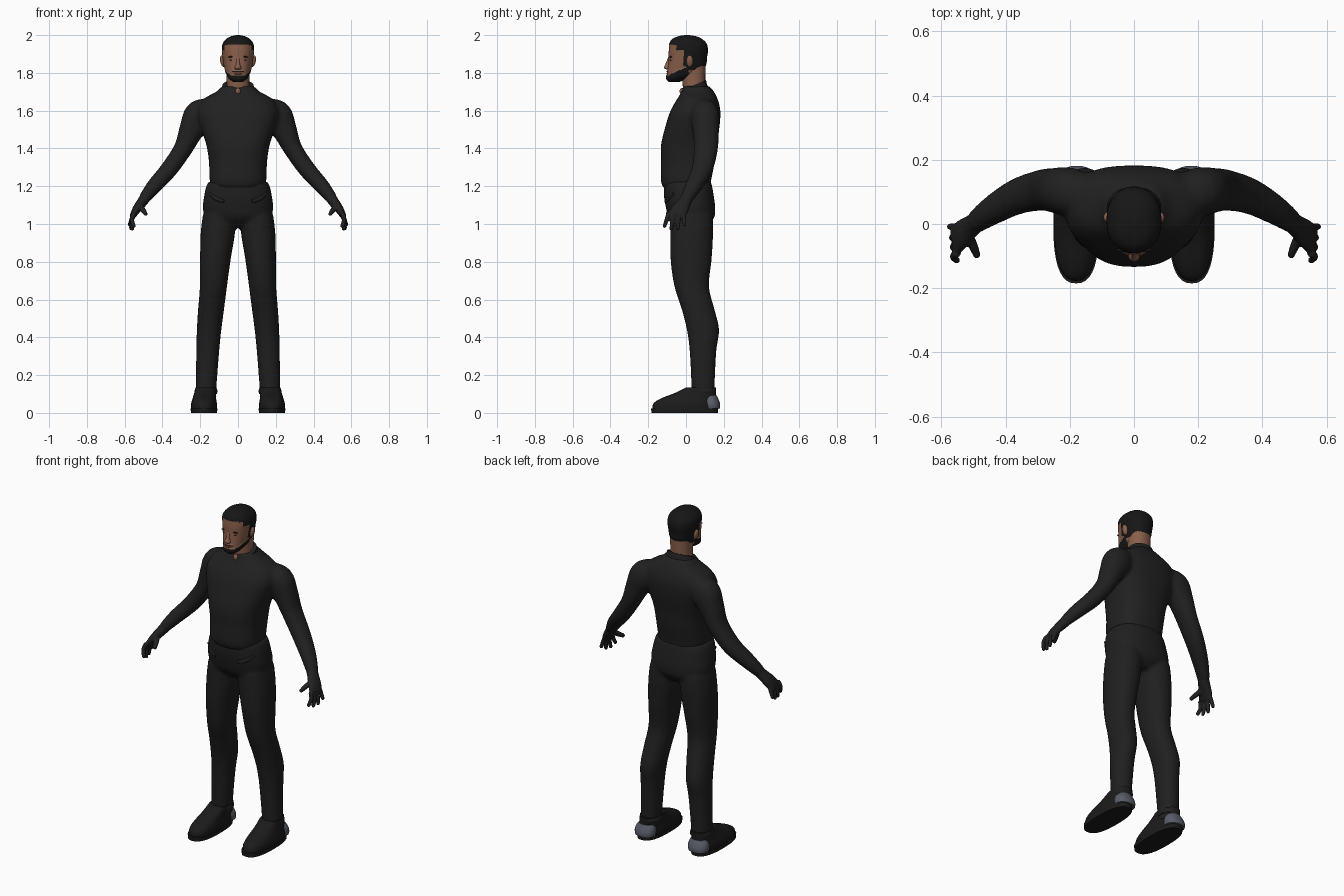
import bpy, bmesh, math
from mathutils import Vector, Matrix

if "Cube" in bpy.data.objects:
    bpy.data.objects.remove(bpy.data.objects["Cube"])


def material(name, r, g, b):
    m = bpy.data.materials.new(name)
    m.use_nodes = True
    m.diffuse_color = (r, g, b, 1)
    bsdf = m.node_tree.nodes["Principled BSDF"]
    bsdf.inputs["Base Color"].default_value = (r, g, b, 1)
    bsdf.inputs["Roughness"].default_value = 0.8
    return m


CLOTH = material("black cloth", .015, .015, .015)
TROUSER = material("charcoal cloth", .014, .014, .014)
LEATHER = material("black leather", .011, .011, .011)
SKIN = material("brown skin", .25, .115, .07)
LIP = material("lip", .17, .07, .05)
HAIR = material("black hair", .008, .008, .008)
EYE = material("eye", .05, .035, .03)
HEEL = material("grey heel", .1, .11, .14)


def resample(keys, steps):
    """Smooth curve through tuples of equal length."""
    out = []
    for i in range(len(keys) - 1):
        a, b, c, d = (keys[max(0, min(len(keys) - 1, i + j))] for j in (-1, 0, 1, 2))
        for s in range(steps):
            t = s / steps
            out.append([q + .5 * t * (r - p + t * (2 * p - 5 * q + 4 * r - s4 + t * (3 * (q - r) + s4 - p)))
                        for p, q, r, s4 in zip(a, b, c, d)])
    return out + [list(keys[-1])]


def loft(bm, keys, side=1, level=True, n=24, steps=4, power=2.2, tilt=0):
    """Skin rings (x, y, z, radius a, radius b), flat or square to the path."""
    rings = resample(keys, steps)
    rows = []
    for i, (x, y, z, a, b) in enumerate(rings):
        u, v = Vector((1, 0, 0)), Vector((0, 1, 0))
        if not level:
            t = Vector(rings[min(i + 1, len(rings) - 1)][:3]) - Vector(rings[max(i - 1, 0)][:3])
            t.normalize()
            u = Vector((0, 1, 0)).cross(t).normalized()
            v = t.cross(u)
        row = []
        for k in range(n):
            c, s = math.cos(math.tau * k / n), math.sin(math.tau * k / n)
            p = Vector((x, y, z))
            p += u * a * math.copysign(abs(c) ** (2 / power), c)
            p += v * b * math.copysign(abs(s) ** (2 / power), s)
            p.z += tilt * (p.y - y)
            p.x *= side
            row.append(bm.verts.new(p))
        rows.append(row)
    for lo, hi in zip(rows, rows[1:]):
        for k in range(n):
            bm.faces.new((lo[k], lo[(k + 1) % n], hi[(k + 1) % n], hi[k]))
    bm.faces.new(rows[0])
    bm.faces.new(rows[-1])


def blob(bm, centre, radii, side=1, roll=0):
    x, y, z = centre
    m = Matrix.Translation((x * side, y, z)) @ Matrix.Rotation(roll * side, 4, 'Y')
    bmesh.ops.create_uvsphere(bm, u_segments=16, v_segments=10, radius=1,
                              matrix=m @ Matrix.Diagonal((*radii, 1)))


def finish(name, bm, *mats, voxel=0, smooth=3):
    bmesh.ops.recalc_face_normals(bm, faces=bm.faces)
    me = bpy.data.meshes.new(name)
    bm.to_mesh(me)
    bm.free()
    for m in mats:
        me.materials.append(m)
    ob = bpy.data.objects.new(name, me)
    bpy.context.collection.objects.link(ob)
    bpy.ops.object.select_all(action='DESELECT')
    ob.select_set(True)
    bpy.context.view_layer.objects.active = ob
    if voxel:
        mod = ob.modifiers.new("blend", 'REMESH')
        mod.mode, mod.voxel_size = 'VOXEL', voxel
        mod = ob.modifiers.new("soften", 'SMOOTH')
        mod.factor, mod.iterations = .5, smooth
        for mod in list(ob.modifiers):
            bpy.ops.object.modifier_apply(modifier=mod.name)
    bpy.ops.object.shade_smooth_by_angle(angle=math.radians(50))
    return ob


# Shirt: torso and both sleeves blended together
bm = bmesh.new()
loft(bm, [(0, .005, 1.19, .14, .125), (0, .0, 1.23, .15, .133), (0, .01, 1.33, .154, .142),
          (0, .015, 1.42, .168, .147), (0, .035, 1.52, .2, .143), (0, .05, 1.6, .215, .132),
          (0, .06, 1.66, .185, .108), (0, .062, 1.7, .115, .086), (0, .055, 1.73, .085, .07)],
     n=40, power=2.5)
for side in (1, -1):
    loft(bm, [(.13, .085, 1.6, .06, .06), (.2, .1, 1.575, .085, .075), (.245, .105, 1.5, .067, .07),
              (.29, .105, 1.4, .05, .064), (.365, .085, 1.29, .046, .056), (.445, .04, 1.2, .04, .045),
              (.5, 0, 1.13, .03, .034)], side, level=False)
finish("shirt", bm, CLOTH, voxel=.011, smooth=5)

# Standing collar, higher at the nape
bm = bmesh.new()
loft(bm, [(0, .05, 1.67, .105, .085), (0, .045, 1.7, .092, .07), (0, .042, 1.735, .082, .064)],
     n=32, tilt=.42)
finish("collar", bm, CLOTH)
bm = bmesh.new()
blob(bm, (0, -.022, 1.703), (.014, .012, .018))
finish("collar_opening", bm, SKIN)

# Trousers: pelvis and both legs
bm = bmesh.new()
loft(bm, [(0, .035, .98, .05, .07), (0, .03, 1.03, .16, .118), (0, .025, 1.08, .186, .13),
          (0, .015, 1.15, .179, .132), (0, .01, 1.2, .168, .128), (0, .005, 1.225, .155, .127)],
     n=40, power=2.4)
for side in (1, -1):
    loft(bm, [(.17, .09, .07, .053, .062), (.168, .09, .15, .055, .062), (.16, .09, .33, .061, .071),
              (.153, .09, .44, .065, .086), (.143, .065, .545, .069, .087), (.13, .03, .67, .072, .092),
              (.12, .027, .81, .081, .109), (.107, .03, .95, .091, .114), (.1, .03, 1.05, .086, .112)],
         side)
finish("trousers", bm, TROUSER, voxel=.011, smooth=4)
bm = bmesh.new()
for side in (1, -1):
    loft(bm, [(.075, -.108, 1.12, .008, .007), (.115, -.092, 1.135, .012, .008),
              (.15, -.065, 1.165, .008, .007)], side, level=False, n=10)
finish("pocket_folds", bm, TROUSER)
bm = bmesh.new()
for side in (1, -1):
    loft(bm, [(.169, .09, .1, .056, .064), (.169, .09, .115, .061, .069), (.169, .09, .13, .056, .064)], side)
finish("trouser_hems", bm, TROUSER)

# Gloved hands
bm = bmesh.new()
for side in (1, -1):
    loft(bm, [(.485, .01, 1.15, .03, .032), (.505, -.005, 1.12, .028, .034),
              (.535, -.03, 1.08, .023, .044), (.556, -.052, 1.045, .016, .046)], side, level=False)
    for i, length in enumerate((.07, .085, .082, .062)):
        root = .026 * i - .09
        tip = .035 * i - .113
        loft(bm, [(.55, root, 1.06, .013, .013), (.562, (root + tip) / 2, 1.06 - length / 2, .012, .012),
                  (.552 + .007 * i, tip, 1.06 - length, .011, .01)], side, level=False, n=12)
        blob(bm, (.552 + .007 * i, tip, 1.06 - length), (.011, .01, .011), side)
    loft(bm, [(.52, -.03, 1.095, .016, .018), (.5, -.07, 1.07, .014, .015),
              (.487, -.103, 1.05, .01, .011)], side, level=False, n=12)
finish("gloves", bm, CLOTH, voxel=.005)

# Shoes, soles and heel guards
for label, side in (("left", 1), ("right", -1)):
    bm = bmesh.new()
    loft(bm, [(.18, -.005, .018, .068, .172), (.18, -.002, .05, .068, .17), (.178, .015, .078, .062, .145),
              (.174, .05, .105, .058, .11), (.17, .08, .135, .055, .08)], side, n=36, power=2.4)
    finish(label + "_shoe", bm, LEATHER)
    bm = bmesh.new()
    loft(bm, [(.18, -.007, 0, .069, .176), (.18, -.007, .024, .071, .178)],
         side, n=36, steps=1, power=2.5)
    finish(label + "_sole", bm, LEATHER)
    bm = bmesh.new()
    loft(bm, [(.178, .135, .024, .058, .045), (.178, .133, .045, .062, .048),
              (.177, .13, .07, .058, .043), (.175, .125, .092, .045, .038)], side, n=28)
    finish(label + "_heel_guard", bm, HEEL)

# Neck
bm = bmesh.new()
loft(bm, [(0, .048, 1.67, .064, .058), (0, .042, 1.74, .06, .06), (0, .04, 1.84, .064, .064)])
finish("neck", bm, SKIN)

# Head with hair and beard coloured by region
bm = bmesh.new()
loft(bm, [(0, -.062, 1.751, .022, .026), (0, -.048, 1.768, .046, .054), (0, -.012, 1.8, .063, .088),
          (0, .004, 1.84, .073, .099), (0, .008, 1.88, .079, .1), (0, .011, 1.92, .083, .102),
          (0, .01, 1.955, .079, .096), (0, .006, 1.98, .06, .076), (0, .006, 1.994, .035, .045),
          (0, .006, 2, .008, .01)], n=72, steps=8)
grown = set()
for f in bm.faces:
    x, y, z = f.calc_center_median()
    if y < -.05:
        hairline = 1.951 - .25 * max(0, abs(x) - .045)
    elif y < -.012:
        hairline = 1.922
    else:
        hairline = 1.835 if y < .015 else 1.815
    beard = y < .015 and z < 1.787 + .47 * max(0, y + .09)
    moustache = y < -.07 and abs(x) < .03 and 1.803 < z < 1.811
    if z > hairline or beard or moustache:
        f.material_index = 1
        grown.update(f.verts)
for v in grown:
    v.co.x *= 1.03
    v.co.y *= 1.03
finish("head", bm, SKIN, HAIR)

# Facial features
bm = bmesh.new()
loft(bm, [(0, -.094, 1.818, .014, .01), (0, -.098, 1.827, .018, .019), (0, -.094, 1.845, .011, .016),
          (0, -.09, 1.865, .009, .011), (0, -.088, 1.885, .01, .006)], n=16)
for side in (1, -1):
    blob(bm, (.081, .02, 1.862), (.013, .018, .032), side, roll=.2)
finish("nose_and_ears", bm, SKIN)
bm = bmesh.new()
blob(bm, (0, -.096, 1.795), (.022, .008, .006))
finish("lips", bm, LIP)
bm = bmesh.new()
for side in (1, -1):
    blob(bm, (.033, -.079, 1.868), (.012, .008, .005), side)
finish("eyes", bm, EYE)
bm = bmesh.new()
for side in (1, -1):
    blob(bm, (.035, -.08, 1.885), (.019, .008, .004), side, roll=.1)
finish("eyebrows", bm, HAIR)
